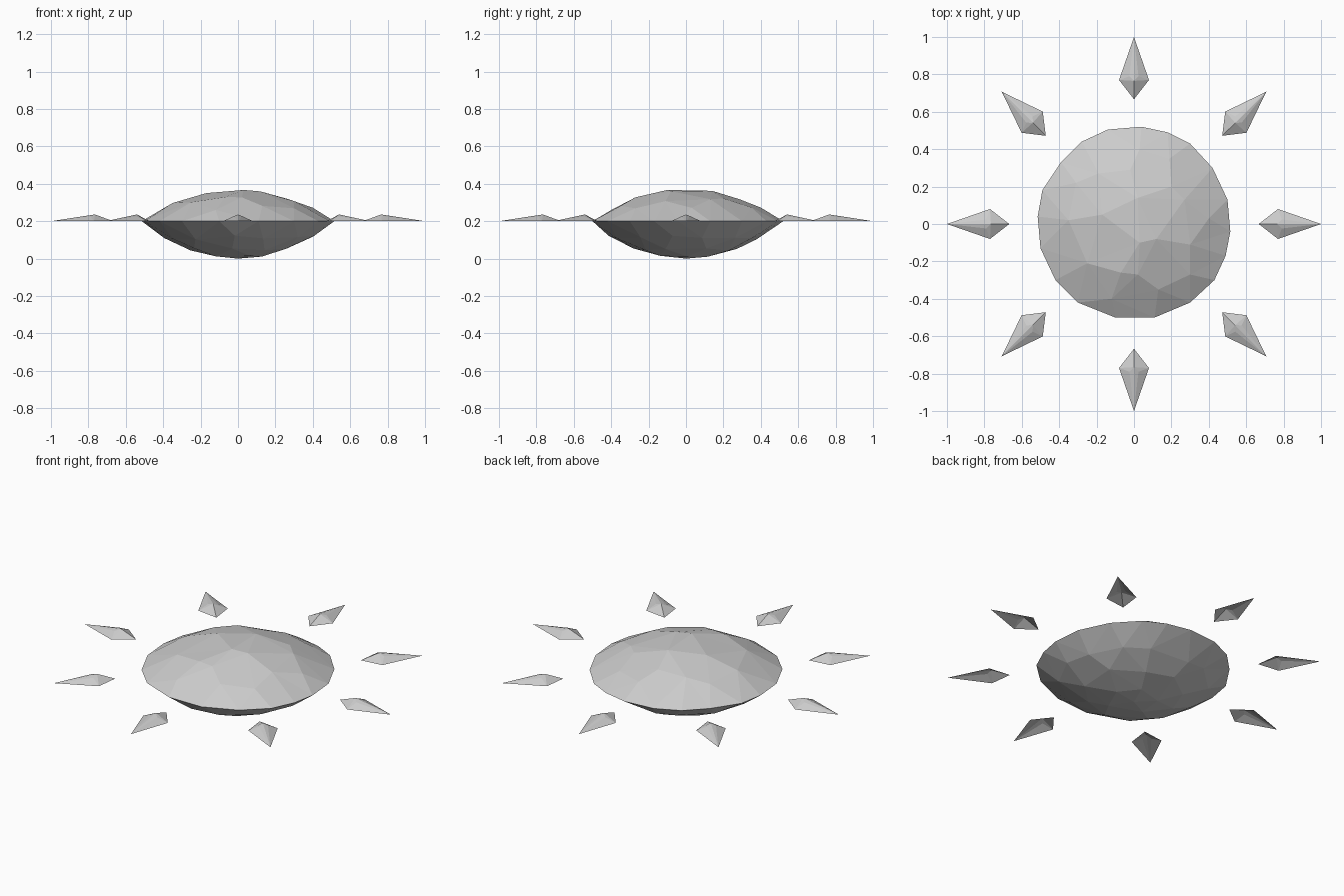
import bpy, bmesh, math, random
from mathutils import Vector
from mathutils.geometry import delaunay_2d_cdt

if "Cube" in bpy.data.objects:
    bpy.data.objects.remove(bpy.data.objects["Cube"])

random.seed(4)
RIM_Z, RIM_R = 0.2, 0.515


def finish(name, bm):
    mesh = bpy.data.meshes.new(name)
    bm.to_mesh(mesh)
    bm.free()
    obj = bpy.data.objects.new(name, mesh)
    bpy.context.collection.objects.link(obj)
    return obj


def cap_height(r, h):
    # height of a shallow spherical cap of height h at radius r
    R = (RIM_R ** 2 + h ** 2) / (2 * h)
    return math.sqrt(max(R * R - r * r, 0)) - (R - h)


# irregular rim outline shared by both halves
rim = [(0.04, 0.52), (0.18, 0.49), (0.30, 0.43), (0.42, 0.30), (0.50, 0.13),
       (0.515, -0.04), (0.49, -0.17), (0.43, -0.30), (0.30, -0.42), (0.11, -0.50),
       (-0.10, -0.50), (-0.30, -0.42), (-0.42, -0.30), (-0.50, -0.13),
       (-0.515, 0.04), (-0.49, 0.18), (-0.39, 0.33), (-0.28, 0.44), (-0.14, 0.505)]

# facet corners on the upper half
top_pts = [(-0.25, -0.21), (0.03, -0.10), (0.12, -0.08), (0.19, 0.35), (0.30, -0.11),
           (-0.07, -0.26), (0.02, -0.27), (0.13, -0.35), (0.27, 0.13), (0.20, 0.20),
           (-0.02, 0.29), (0.02, 0.14), (-0.19, 0.27), (-0.35, 0.02), (-0.17, 0.05),
           (-0.12, -0.40), (0.40, 0.03), (-0.31, 0.22), (0.03, 0.40), (0.30, -0.27)]

# facet corners on the lower half, on jittered rings
bottom_pts = [(0, 0)]
for r, n in ((0.14, 5), (0.27, 9), (0.40, 13)):
    for i in range(n):
        a = 2 * math.pi * i / n + r * 9 + random.uniform(-0.12, 0.12)
        q = r + random.uniform(-0.02, 0.02)
        bottom_pts.append((q * math.cos(a), q * math.sin(a)))

# faceted disc
bm = bmesh.new()
rim_verts = [bm.verts.new((x, y, RIM_Z)) for x, y in rim]
n = len(rim)
for pts, h, sign, rough in ((top_pts, 0.175, 1, 0.008), (bottom_pts, 0.2, -1, 0.0)):
    verts = list(rim_verts)
    for x, y in pts:
        z = cap_height(math.hypot(x, y), h) - random.uniform(0, rough)
        verts.append(bm.verts.new((x, y, RIM_Z + sign * z)))
    flat = [Vector(v.co.xy) for v in verts]
    edges = [(i, (i + 1) % n) for i in range(n)]
    tris = delaunay_2d_cdt(flat, edges, [], 1, 1e-6)
    for face, in zip(tris[2]):
        ids = [tris[3][i][0] for i in face]
        bm.faces.new([verts[i] for i in ids])
bmesh.ops.recalc_face_normals(bm, faces=bm.faces)
finish("faceted_disc", bm)

# eight open-backed kite-shaped rays
ray_pts = [(1.0, 0, 0), (0.77, 0.08, 0), (0.667, 0, 0), (0.77, -0.08, 0),
           (0.79, 0.024, 0.026), (0.765, 0, 0.036), (0.79, -0.024, 0.026)]
ray_faces = [(0, 1, 4), (1, 5, 4), (1, 2, 5), (2, 3, 5), (3, 6, 5), (3, 0, 6),
             (0, 4, 5), (0, 5, 6)]
for k in range(8):
    bm = bmesh.new()
    vs = [bm.verts.new((x, y, RIM_Z + z)) for x, y, z in ray_pts]
    for f in ray_faces:
        bm.faces.new([vs[i] for i in f])
    for f in bm.faces:
        f.normal_update()
        if f.normal.z < 0:
            f.normal_flip()
    ray = finish(f"ray_{k + 1}", bm)
    ray.rotation_euler.z = k * math.pi / 4
